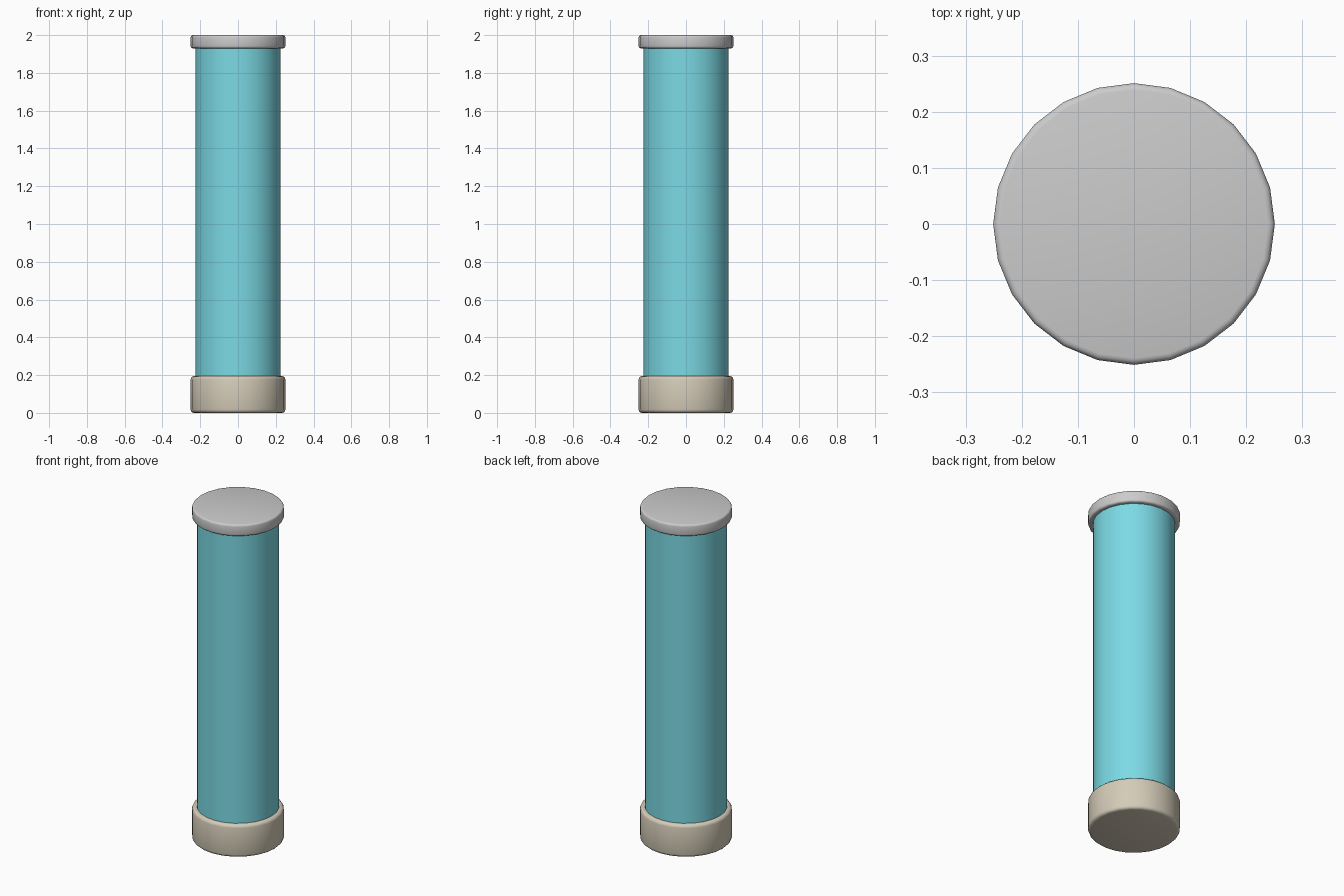
import bpy
import math

if "Cube" in bpy.data.objects:
    bpy.data.objects.remove(bpy.data.objects["Cube"])

SIDES = 24


def cylinder(name, radius, z0, z1, color=None, bevel=0.0):
    bpy.ops.mesh.primitive_cylinder_add(
        vertices=SIDES, radius=radius, depth=z1 - z0, location=(0, 0, (z0 + z1) / 2))
    ob = bpy.context.object
    ob.name = name
    if color:
        mat = bpy.data.materials.new(name + "_colour")
        mat.diffuse_color = (*color, 1)
        mat.use_nodes = True
        mat.node_tree.nodes["Principled BSDF"].inputs["Base Color"].default_value = mat.diffuse_color
        ob.data.materials.append(mat)
    # soften the rims only
    if bevel:
        mod = ob.modifiers.new("rounded_rims", 'BEVEL')
        mod.width = bevel
        mod.segments = 3
        mod.limit_method = 'ANGLE'
        mod.angle_limit = math.radians(40)
        bpy.ops.object.modifier_apply(modifier=mod.name)
    bpy.ops.object.shade_smooth_by_angle(angle=math.radians(40))
    return ob


# Tan foot
cylinder("base", 0.251, 0.0, 0.195, (0.66, 0.6, 0.48), 0.018)

# Coloured tube, seated inside both ends
cylinder("tube", 0.225, 0.17, 1.95, (0.2, 0.7, 0.78))

# Grey lid
cylinder("cap", 0.251, 1.93, 2.0, None, 0.012)
